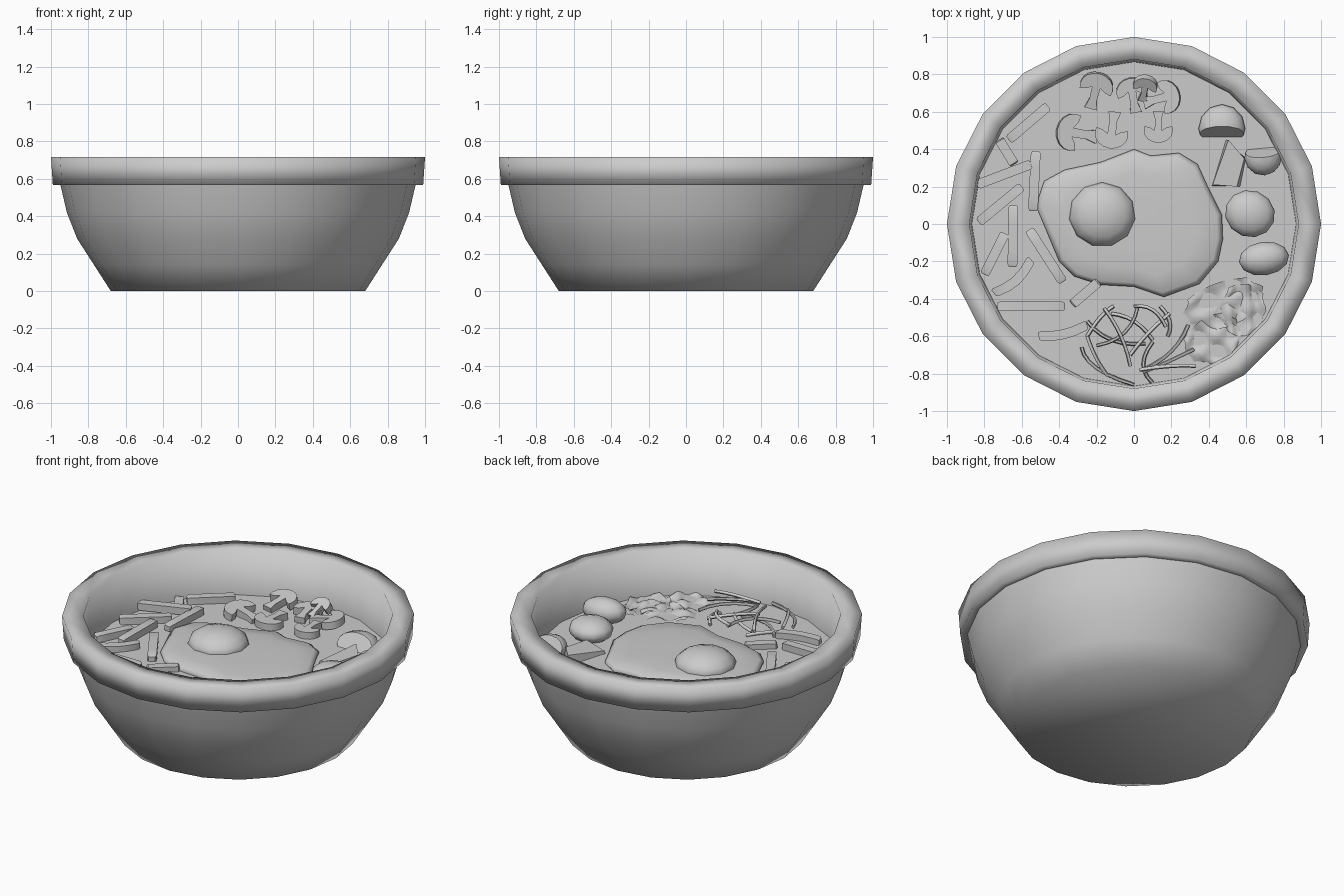
import bpy, bmesh, math
from mathutils import Vector, Matrix

if "Cube" in bpy.data.objects:
    bpy.data.objects.remove(bpy.data.objects["Cube"])

SOUP = 0.44  # height of the food surface


def finish(name, bm, angle=180):
    bmesh.ops.recalc_face_normals(bm, faces=bm.faces)
    me = bpy.data.meshes.new(name)
    bm.to_mesh(me)
    bm.free()
    for p in me.polygons:
        p.use_smooth = True
    if angle < 180:
        me.set_sharp_from_angle(angle=math.radians(angle))
    ob = bpy.data.objects.new(name, me)
    bpy.context.collection.objects.link(ob)
    return ob


def loft(bm, rings):
    loops = [[bm.verts.new(p) for p in ring] for ring in rings]
    n = len(loops[0])
    for a, b in zip(loops, loops[1:]):
        for i in range(n):
            j = (i + 1) % n
            bm.faces.new((a[i], a[j], b[j], b[i]))
    return loops


def circle(r, z, n=20):
    return [(r * math.cos(2 * math.pi * i / n), r * math.sin(2 * math.pi * i / n), z) for i in range(n)]


# Bowl body with closed base
bm = bmesh.new()
loops = loft(bm, [circle(r, z) for r, z in
                  [(0.68, 0), (0.77, 0.14), (0.86, 0.28), (0.915, 0.42), (0.95, 0.57)]])
bm.faces.new(loops[0])
finish("bowl_body", bm)

# Thick rim and inner wall
bm = bmesh.new()
loft(bm, [circle(r, z) for r, z in
          [(0.945, 0.567), (0.99, 0.567), (1.0, 0.717), (0.88, 0.717), (0.865, SOUP - 0.03)]])
finish("bowl_rim", bm, 120)

# Food bed
bm = bmesh.new()
bm.faces.new([bm.verts.new(p) for p in circle(0.868, SOUP)])
finish("food_bed", bm)

# Egg white: lobed outline, domed inwards
outline = [(.475, -.08), (.47, .05), (.39, .21), (.34, .32), (.24, .38), (.09, .365), (0, .40),
           (-.18, .33), (-.37, .29), (-.48, .23), (-.525, .10), (-.45, -.08), (-.40, -.20),
           (-.32, -.28), (-.18, -.325), (0, -.335), (.16, -.39), (.35, -.32), (.45, -.20)]
bm = bmesh.new()
loops = loft(bm, [[(x * s, y * s, z) for x, y in outline] for s, z in
                  [(0.98, SOUP - 0.01), (1.0, 0.452), (0.94, 0.468), (0.7, 0.48), (0.35, 0.482)]])
bm.faces.new(loops[-1])
finish("egg_white", bm)


def blob(name, loc, size, rot=0, cut=None, seg=12, rings=8, angle=50):
    """Ellipsoid; cut removes the side lying below local y = cut."""
    bm = bmesh.new()
    bmesh.ops.create_uvsphere(bm, u_segments=seg, v_segments=rings, radius=1)
    if cut is not None:
        r = bmesh.ops.bisect_plane(bm, geom=bm.verts[:] + bm.edges[:] + bm.faces[:],
                                   plane_co=(0, cut, 0), plane_no=(0, -1, 0.35), clear_outer=True)
        edges = [e for e in r["geom_cut"] if isinstance(e, bmesh.types.BMEdge)]
        bmesh.ops.holes_fill(bm, edges=edges)
    bm.transform(Matrix.Translation(loc) @ Matrix.Rotation(math.radians(rot), 4, "Z")
                 @ Matrix.Diagonal((*size, 1)))
    finish(name, bm, angle)


# Yolk and rounded chunks on the right
blob("egg_yolk", (-.17, .05, .476), (.18, .175, .092), seg=11, angle=180)
blob("chunk_1", (.47, .51, .46), (.125, .13, .07), 0, -0.25)
blob("chunk_2", (.69, .36, .47), (.10, .10, .07), 185, -0.3)
blob("chunk_3", (.62, .055, .485), (.135, .125, .07), -20)
blob("chunk_4", (.695, -.185, .49), (.135, .09, .075), 8)

# Wedge-shaped chunk
bm = bmesh.new()
loops = loft(bm, [[(.415, .20, .43), (.49, .45, .43), (.60, .35, .43), (.57, .20, .43)],
                  [(.42, .21, .46), (.505, .45, .50), (.59, .35, .49), (.55, .20, .49)]])
for l in loops:
    bm.faces.new(l)
finish("chunk_wedge", bm, 30)


# Carrot sticks: tapered boxes, optionally bent
def stick(name, x0, y0, x1, y1, z, bend=0.0, tilt=0.0):
    a, b = Vector((x0, y0, z)), Vector((x1, y1, z + tilt))
    d = (b - a).normalized()
    side = Vector((-d.y, d.x, 0)).normalized()
    rings = []
    for t, w in [(0, .7), (.04, 1), (.28, 1), (.5, 1), (.72, 1), (.96, 1), (1, .7)]:
        c = a.lerp(b, t) + side * bend * math.sin(math.pi * t)
        rings.append([c + side * u * .026 * w + Vector((0, 0, v * .022 * w))
                      for u, v in [(-1, -1), (1, -1), (1, 1), (-1, 1)]])
    bm = bmesh.new()
    loops = loft(bm, rings)
    bm.faces.new(loops[0])
    bm.faces.new(loops[-1])
    finish(name, bm, 40)


sticks = [(-.67, .45, -.46, .63, .46), (-.72, .45, -.64, .32, .45), (-.84, .21, -.55, .32, .475),
          (-.83, .01, -.60, .20, .46), (-.525, .39, -.54, .07, .46), (-.645, .10, -.65, -.23, .46),
          (-.69, -.05, -.80, -.27, .46), (-.56, -.03, -.38, -.31, .455), (-.75, -.37, -.55, -.19, .455, -.03),
          (-.73, -.44, -.37, -.44, .46), (-.33, -.43, -.19, -.31, .45), (-.51, -.60, -.25, -.54, .455, -.02)]
for i, s in enumerate(sticks):
    stick(f"carrot_stick_{i + 1}", *s)


# Mushroom slices: cap and stem silhouette, extruded
def mushroom(name, x, y, z, r, facing, tilt=0):
    right = [(.95, -.3), (.55, -.2), (.25, 0), (.23, -.8), (.38, -1.35)]
    pts = [(math.cos(math.pi * k / 8), .85 * math.sin(math.pi * k / 8)) for k in range(9)]
    pts += [(-u, v) for u, v in right] + right[::-1]
    bm = bmesh.new()
    f = bm.faces.new([bm.verts.new((u * r, v * r, -.022)) for u, v in pts])
    ext = bmesh.ops.extrude_face_region(bm, geom=[f], use_keep_orig=True)
    bmesh.ops.translate(bm, vec=(0, 0, .044), verts=[v for v in ext["geom"] if isinstance(v, bmesh.types.BMVert)])
    bm.transform(Matrix.Translation((x, y, z)) @ Matrix.Rotation(math.radians(facing - 90), 4, "Z")
                 @ Matrix.Rotation(math.radians(tilt), 4, "X"))
    finish(name, bm, 40)


for i, m in enumerate([(-.20, .735, .475, .09, 75, 12), (-.01, .71, .465, .085, 100, 5),
                       (.06, .74, .50, .065, 80, 30), (.17, .68, .47, .09, 15, 8),
                       (.13, .50, .46, .078, 270, 0), (-.12, .48, .46, .09, 262, 0),
                       (-.33, .49, .465, .10, 170, 8)]):
    mushroom(f"mushroom_slice_{i + 1}", *m)

# Sprouts: thin bent tubes (start, middle, end)
sprouts = [(-.25, -.60, -.18, -.50, -.11, -.44), (-.28, -.66, -.20, -.77, 0, -.86),
           (-.25, -.60, -.20, -.72, -.14, -.81), (-.16, -.45, -.07, -.60, -.02, -.76),
           (-.25, -.52, -.12, -.62, .06, -.64), (-.12, -.48, 0, -.52, .10, -.62),
           (-.20, -.65, -.05, -.58, .02, -.44), (0, -.44, .10, -.46, .17, -.55),
           (.14, -.44, .19, -.52, .18, -.60), (.19, -.48, .08, -.58, -.02, -.70),
           (.05, -.79, .15, -.75, .32, -.67), (.03, -.78, .20, -.76, .33, -.76),
           (.10, -.85, .05, -.75, .10, -.63), (.05, -.78, .20, -.68, .29, -.54)]
for i, (ax, ay, mx, my, bx, by) in enumerate(sprouts):
    z = .45 + .012 * (i % 4)
    rings = []
    a, m, b = Vector((ax, ay, z)), Vector((mx, my, z + .012)), Vector((bx, by, z))
    c = 2 * m - (a + b) / 2
    for k in range(7):
        t = k / 6
        p = a * (1 - t) ** 2 + c * 2 * t * (1 - t) + b * t * t
        d = ((c - a) * (1 - t) + (b - c) * t).normalized()
        s = Vector((-d.y, d.x, 0)).normalized()
        up = d.cross(s)
        rings.append([p + .010 * (s * math.cos(q * math.pi / 3) + up * math.sin(q * math.pi / 3)) for q in range(6)])
    bm = bmesh.new()
    loops = loft(bm, rings)
    bm.faces.new(loops[0])
    bm.faces.new(loops[-1])
    finish(f"sprout_{i + 1}", bm, 60)


# Wilted leaves: rippled sheets half sunk into the food bed
def leaf(name, x, y, sx, sy, rot, z):
    bm = bmesh.new()
    bmesh.ops.create_grid(bm, x_segments=14, y_segments=10, size=1)
    for v in bm.verts:
        u, w = v.co.x, v.co.y
        edge = 1 - .25 * w * w + .06 * math.sin(7 * w)
        v.co = (u * sx * edge, w * sy * (1 - .25 * u * u),
                .013 * math.sin(7 * u + 2 * w) + .008 * math.cos(6 * w - 2 * u))
    bm.transform(Matrix.Translation((x, y, z)) @ Matrix.Rotation(math.radians(rot), 4, "Z"))
    finish(name, bm)


leaf("leaf_1", .48, -.43, .22, .12, 20, .445)
leaf("leaf_2", .42, -.62, .16, .12, 35, .445)
leaf("leaf_3", .58, -.46, .12, .14, -10, .45)
